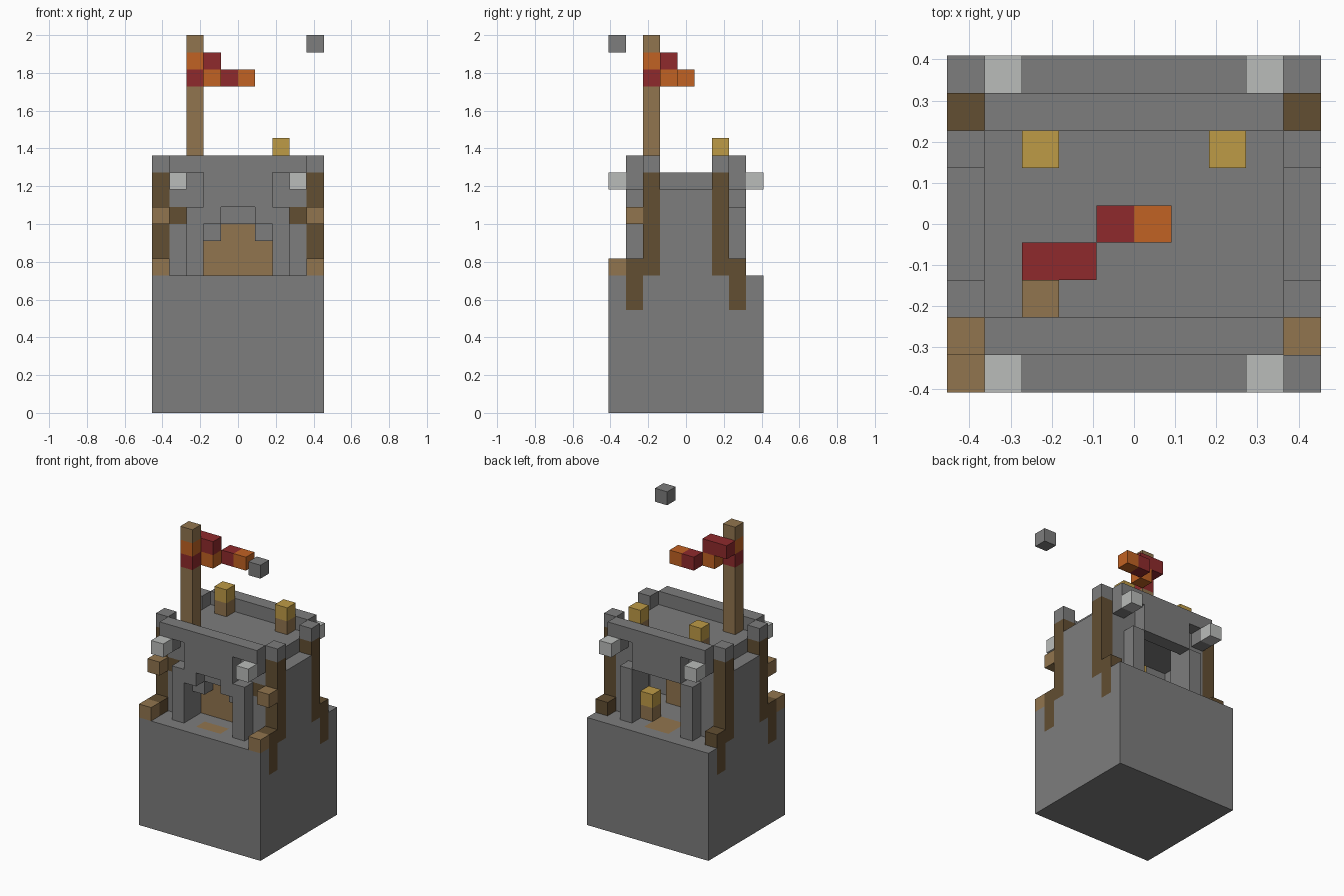
import bpy
import bmesh
from math import radians
from mathutils import Vector

cube = bpy.data.objects.get("Cube")
if cube:
    bpy.data.objects.remove(cube)

# Grid of cubes: ten wide, nine deep, twenty-two tall
WIDE, DEEP, TALL = 10, 9, 22
UNIT = 2 / TALL
LAST = WIDE - 1
cells = {}


def material(name, red, green, blue):
    def linear(v):
        v /= 255
        return v / 12.92 if v <= 0.04045 else ((v + 0.055) / 1.055) ** 2.4
    colour = (linear(red), linear(green), linear(blue), 1)
    mat = bpy.data.materials.new(name)
    mat.use_nodes = True
    mat.diffuse_color = colour
    mat.node_tree.nodes["Principled BSDF"].inputs["Base Color"].default_value = colour
    return mat


stone = material("stone grey", 125, 125, 125)
pale = material("pale grey", 186, 188, 186)
tan = material("tan wood", 145, 117, 78)
dark = material("dark wood", 98, 78, 50)
red = material("flag red", 143, 42, 44)
orange = material("flag orange", 193, 98, 35)
yellow = material("lamp yellow", 190, 155, 70)


def span(value):
    return range(*value) if isinstance(value, tuple) else (value,)


def fill(part, mat, x, y, z, mirror=False):
    """Fill a block of cells; a tuple is a half-open span."""
    for i in span(x):
        for j in span(y):
            for k in span(z):
                cells[i, j, k] = (part, mat)
                if mirror:
                    cells[LAST - i, j, k] = (part, mat)


def clear(x, y, z):
    for i in span(x):
        for j in span(y):
            for k in span(z):
                cells.pop((i, j, k), None)


# Plinth
fill("base", stone, (0, WIDE), (0, DEEP), (0, 8))

# Front and back facades with legs, lintel and parapet
for y, name in ((1, "front_facade"), (7, "back_facade")):
    fill(name, stone, 2, y, (8, 12), mirror=True)
    fill(name, stone, (3, 7), y, (12, 14))
    fill(name, stone, (1, 9), y, 14)
    fill(name, stone, 1, y, 13, mirror=True)
fill("front_facade", stone, 3, 1, 11, mirror=True)

# Inner front wall with a stepped arch
fill("inner_wall", stone, (1, 9), 2, (8, 13))
clear((3, 7), 2, (8, 10))
clear((4, 6), 2, 10)
fill("torch_bracket", dark, 1, 2, 11, mirror=True)

# Inner back wall, side walls and roof
fill("back_wall", stone, (1, 3), 6, (8, 13), mirror=True)
fill("side_wall", stone, 0, (3, 6), (8, 13), mirror=True)
fill("roof", stone, (1, 9), (2, 7), 13)

# Timber posts with stone caps and feet running down the plinth
for y, foot in ((2, 1), (6, 7)):
    fill("post", dark, 0, y, (8, 14), mirror=True)
    fill("post_cap", stone, 0, y, 14, mirror=True)
    fill("post_foot", dark, 0, foot, (6, 9), mirror=True)

# Details on the outside
fill("front_stub", tan, 0, 0, 8, mirror=True)
fill("torch", tan, 0, 1, 11, mirror=True)
for y in (0, DEEP - 1):
    fill("pale_block", pale, 1, y, 13, mirror=True)

# Doorway panel, floor mats and the lamp indoors
fill("door_panel", tan, (3, 7), 3, (8, 11))
fill("floor_mat", tan, (4, 6), 1, 7)
fill("floor_mat", tan, (4, 6), (6, 8), 7)
fill("indoor_lamp_post", tan, 6, 6, 8)
fill("indoor_lamp", yellow, 6, 6, 9)

# Roof lamps
fill("roof_lamp_post", tan, 2, 6, 14, mirror=True)
fill("roof_lamp", yellow, 2, 6, 15, mirror=True)

# Flagpole and waving flag
fill("flagpole", tan, 2, 2, (14, TALL))
fill("flag_red", red, 2, 2, 19)
fill("flag_orange", orange, 2, 2, 20)
fill("flag_red", red, (2, 4), 3, 20)
fill("flag_orange", orange, 3, 3, 19)
fill("flag_red", red, 4, 4, 19)
fill("flag_orange", orange, 5, 4, 19)

# Floating stone
fill("floating_block", stone, LAST, 0, TALL - 1)


# Turn each part into one mesh made of its exposed faces
origin = Vector((WIDE / 2, DEEP / 2, 0))
parts = {}
for cell, (part, mat) in cells.items():
    parts.setdefault(part, (mat, []))[1].append(cell)

for part, (mat, members) in parts.items():
    bm = bmesh.new()
    for cell in members:
        middle = Vector(cell) + Vector((0.5, 0.5, 0.5))
        for axis in range(3):
            for sign in (-1, 1):
                normal = Vector((0, 0, 0))
                normal[axis] = sign
                if tuple(int(c + n) for c, n in zip(cell, normal)) in cells:
                    continue
                side = Vector((0, 0, 0))
                side[(axis + 1) % 3] = 1
                up = normal.cross(side)
                corners = (-side - up, side - up, side + up, up - side)
                bm.faces.new([bm.verts.new((middle + (normal + c) / 2 - origin) * UNIT)
                              for c in corners])
    bmesh.ops.remove_doubles(bm, verts=bm.verts, dist=UNIT / 100)
    bmesh.ops.dissolve_limit(bm, angle_limit=radians(1), verts=bm.verts, edges=bm.edges)
    mesh = bpy.data.meshes.new(part)
    bm.to_mesh(mesh)
    bm.free()
    mesh.materials.append(mat)
    bpy.context.collection.objects.link(bpy.data.objects.new(part, mesh))
